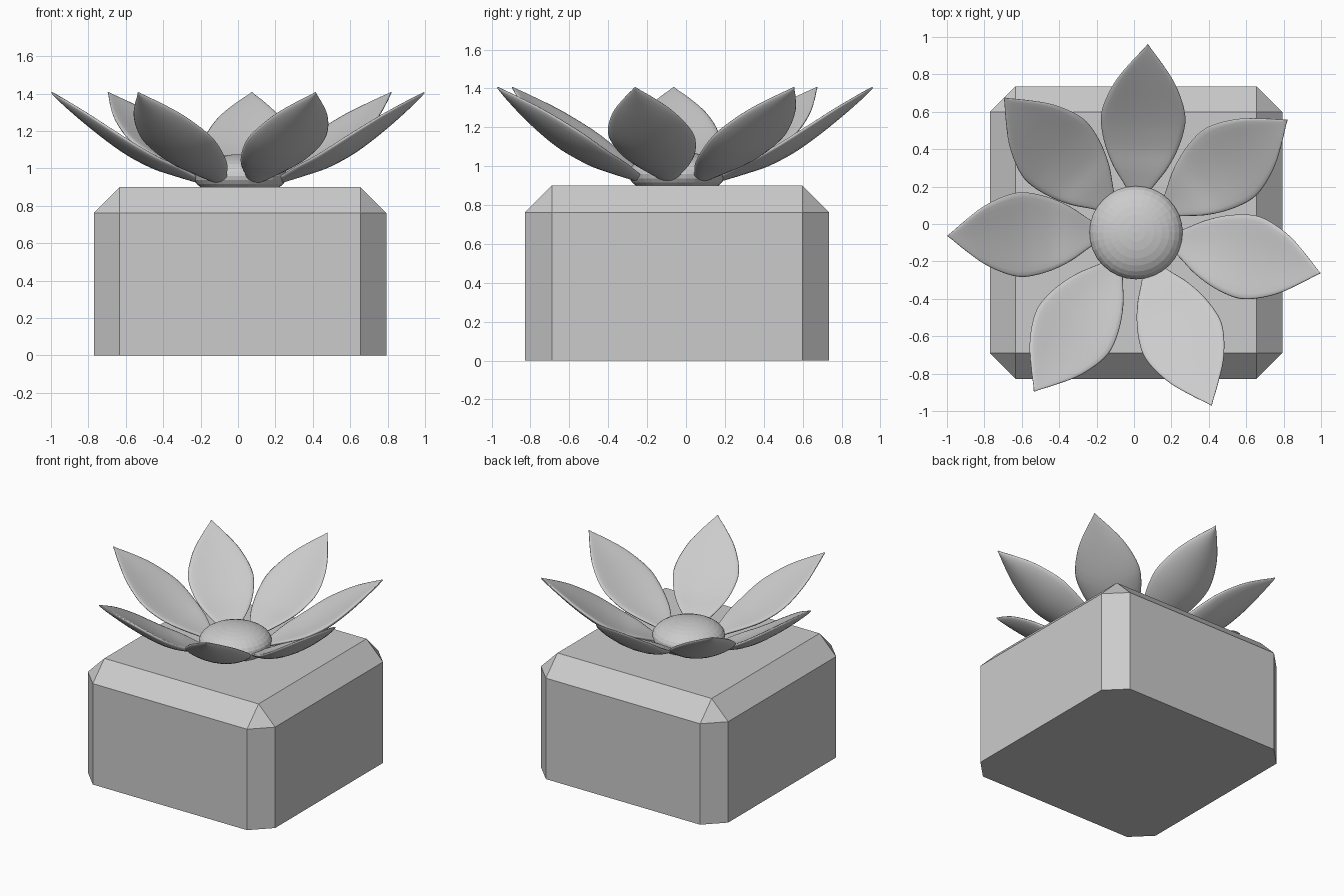
import bpy, bmesh
from math import sin, cos, pi, radians

if "Cube" in bpy.data.objects:
    bpy.data.objects.remove(bpy.data.objects["Cube"])

CX, CY = 0.011, -0.046   # shared axis of pot and flower


def add_object(name, bm):
    bmesh.ops.recalc_face_normals(bm, faces=bm.faces[:])
    mesh = bpy.data.meshes.new(name)
    bm.to_mesh(mesh)
    bm.free()
    ob = bpy.data.objects.new(name, mesh)
    bpy.context.collection.objects.link(ob)
    ob.location = (CX, CY, 0)
    return ob


# Pot: chamfered block, cut flat at the ground
bm = bmesh.new()
bmesh.ops.create_cube(bm, size=1)
for v in bm.verts:
    v.co = (v.co.x * 1.564, v.co.y * 1.564, v.co.z * 1.8)
bmesh.ops.bevel(bm, geom=bm.edges[:], offset=0.138, segments=1,
                affect='EDGES', profile=0.5)
cut = bmesh.ops.bisect_plane(bm, geom=bm.verts[:] + bm.edges[:] + bm.faces[:],
                             plane_co=(0, 0, 0), plane_no=(0, 0, -1),
                             clear_outer=True)
rim = [e for e in cut['geom_cut'] if isinstance(e, bmesh.types.BMEdge)]
bmesh.ops.contextual_create(bm, geom=rim)
add_object("pot", bm)

# Flower centre: flattened faceted ball sunk into the pot
bm = bmesh.new()
bmesh.ops.create_uvsphere(bm, u_segments=32, v_segments=16, radius=1)
for v in bm.verts:
    v.co = (v.co.x * 0.25, v.co.y * 0.25, v.co.z * 0.115 + 0.96)
add_object("flower_centre", bm)

# Petal stations: distance from axis, half width, height
STATIONS = [(.19, .004, .93), (.215, .05, .935), (.27, .09, .955),
            (.35, .145, .985), (.45, .192, 1.022), (.55, .22, 1.073),
            (.63, .225, 1.122), (.72, .2, 1.185), (.82, .15, 1.26),
            (.92, .075, 1.337), (.985, .02, 1.387), (1.008, .003, 1.405)]


def smooth_stations(pts, steps=4):
    ext = [pts[0]] + pts + [pts[-1]]
    out = []
    for i in range(1, len(ext) - 2):
        p0, p1, p2, p3 = ext[i - 1:i + 3]
        for s in range(steps):
            t = s / steps
            out.append([0.5 * (2 * b + (c - a) * t
                               + (2 * a - 5 * b + 4 * c - d) * t * t
                               + (3 * b - a - 3 * c + d) * t ** 3)
                        for a, b, c, d in zip(p0, p1, p2, p3)])
    return out + [pts[-1]]


def petal_bmesh(sides=24):
    bm = bmesh.new()
    rings = []
    for r, w, z in smooth_stations(STATIONS):
        k = max(w, .003) / .225
        ring = []
        for j in range(sides):
            a = 2 * pi * j / sides
            rise = 0.03 * k ** 0.5 * sin(a)      # thickness, across the slope
            ring.append(bm.verts.new((r - 0.3 * rise, w * cos(a),
                                      z + rise + 0.045 * k * cos(a) ** 2)))
        rings.append(ring)
    for p, q in zip(rings, rings[1:]):
        for j in range(sides):
            n = (j + 1) % sides
            bm.faces.new((p[j], p[n], q[n], q[j]))
    bm.faces.new(rings[0])
    bm.faces.new(rings[-1])
    return bm


# Seven petals, unevenly spread around the centre
for i, ang in enumerate((86.4, 36.7, -12.4, -66.4, 237.3, 181.0, 134.4)):
    ob = add_object(f"petal_{i + 1}", petal_bmesh())
    ob.rotation_euler.z = radians(ang)
    for f in ob.data.polygons:
        f.use_smooth = True
